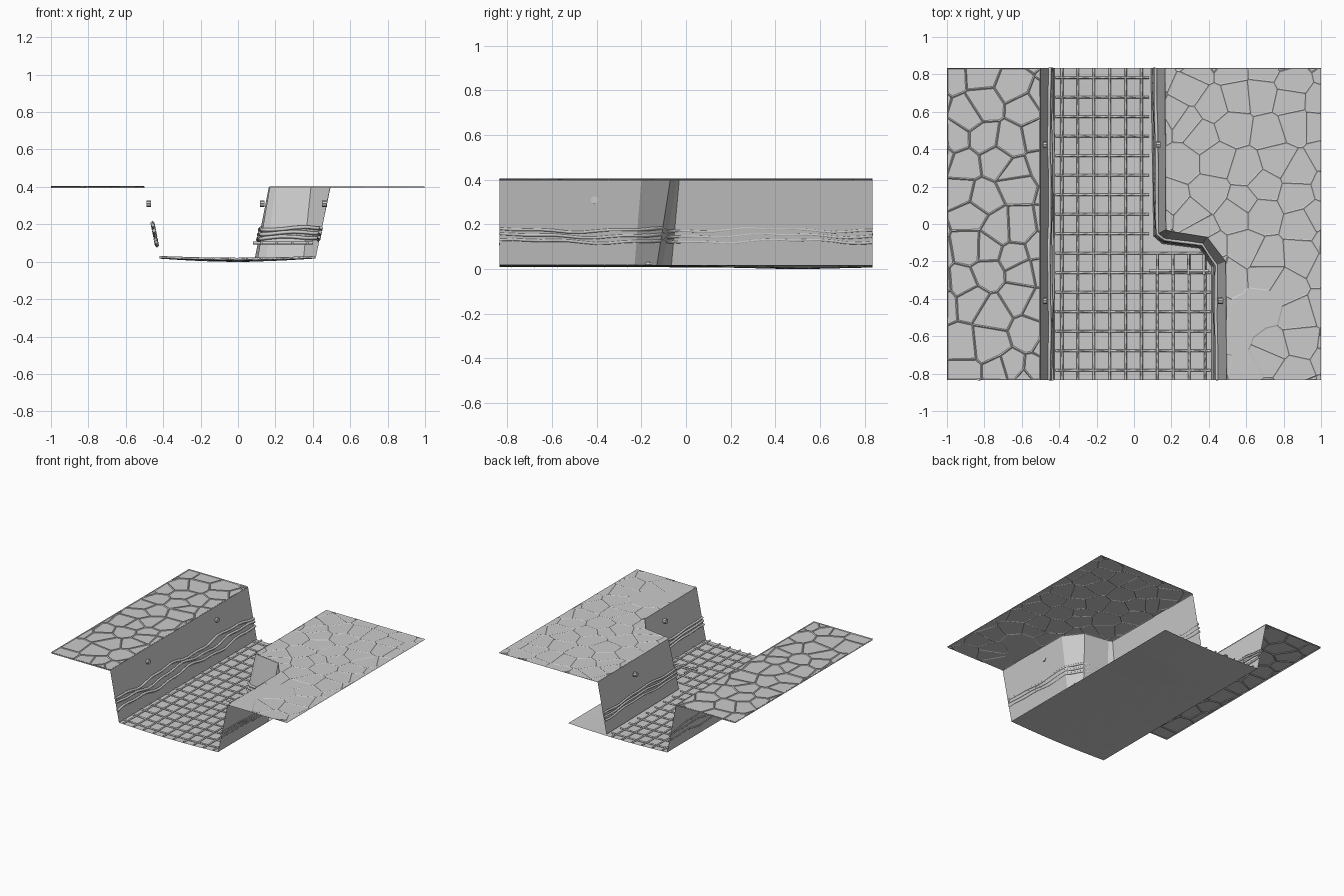
import bpy, bmesh, math, random
from mathutils import Vector

if "Cube" in bpy.data.objects:
    bpy.data.objects.remove(bpy.data.objects["Cube"])

random.seed(4)
L, TOP = 0.835, 0.4

# wall outlines in plan: (bottom edge, top edge)
LEFT = ([(-0.425, -L), (-0.425, L)], [(-0.5, -L), (-0.5, L)])
RIGHT = ([(0.415, -L), (0.415, -0.23), (0.35, -0.13), (0.15, -0.105), (0.105, -0.065), (0.09, L)],
         [(0.495, -L), (0.49, -0.2), (0.39, -0.07), (0.2, -0.04), (0.17, -0.03), (0.165, L)])


def floor_z(x, y):
    sag = max(0, math.cos(math.pi * x / 0.86))
    return 0.018 - sag * (0.01 + 0.008 * math.exp(-((y - 0.5) / 0.25) ** 2))


def add_mesh(name, verts, faces):
    me = bpy.data.meshes.new(name)
    me.from_pydata(verts, [], faces)
    ob = bpy.data.objects.new(name, me)
    bpy.context.collection.objects.link(ob)
    return ob


def bars(name, paths, radius):
    """Four-sided bars along a list of point paths."""
    cu = bpy.data.curves.new(name, 'CURVE')
    cu.dimensions = '3D'
    cu.bevel_depth, cu.bevel_resolution, cu.use_fill_caps = radius, 0, True
    for path in paths:
        sp = cu.splines.new('POLY')
        sp.points.add(len(path) - 1)
        for p, co in zip(sp.points, path):
            p.co = (*co, 1)
    tmp = bpy.data.objects.new(name + "_curve", cu)
    bpy.context.collection.objects.link(tmp)
    me = bpy.data.meshes.new_from_object(tmp.evaluated_get(bpy.context.evaluated_depsgraph_get()))
    bpy.data.objects.remove(tmp)
    ob = bpy.data.objects.new(name, me)
    bpy.context.collection.objects.link(ob)
    return ob


def wall(name, edges):
    low, high = edges
    n = len(low)
    verts = [(x, y, 0.018) for x, y in low] + [(x, y, TOP) for x, y in high]
    return add_mesh(name, verts, [(i, i + 1, n + i + 1, n + i) for i in range(n - 1)])


def wall_path(edges, z0, amp, phase, side):
    """Wavy path following a wall at height z0."""
    low, high = edges
    pts, s = [], 0
    for i in range(len(low) - 1):
        a, b, c, d = (Vector(p) for p in (low[i], low[i + 1], high[i], high[i + 1]))
        n = max(2, int((b - a).length / 0.06))
        direction = (b - a).normalized()
        normal = Vector((-direction.y, direction.x)) * side
        for k in range(n + (i == len(low) - 2)):
            f = k / n
            z = z0 + amp * math.sin(s * 9 + phase) + amp * 0.5 * math.sin(s * 23 + phase * 2)
            t = (z - 0.018) / (TOP - 0.018)
            p = a.lerp(b, f).lerp(c.lerp(d, f), t) + normal * 0.005
            pts.append((p.x, p.y, z))
            s += (b - a).length / n
    return pts


def paving(name, outline, height):
    """Flat ground sheet plus raised joints between irregular stones."""
    n = len(outline)
    add_mesh(name + "_ground", [(x, y, TOP) for x, y in outline], [tuple(range(n))])
    xs = [p[0] for p in outline]
    step = 0.155
    seeds = []
    x = min(xs) - step / 2
    while x < max(xs) + step:
        y = -L - step / 2
        while y < L + step:
            seeds.append(Vector((x + random.uniform(-.06, .06), y + random.uniform(-.06, .06), 0)))
            y += step
        x += step
    joints = bmesh.new()
    for s in seeds:
        bm = bmesh.new()
        bm.faces.new([bm.verts.new((px, py, 0)) for px, py in outline])
        for o in sorted(seeds, key=lambda q: (q - s).length)[1:22]:
            bmesh.ops.bisect_plane(bm, geom=bm.verts[:] + bm.edges[:] + bm.faces[:],
                                   plane_co=(s + o) / 2, plane_no=o - s, clear_outer=True)
            if not bm.faces:
                break
        for f in bm.faces:
            joints.faces.new([joints.verts.new(v.co) for v in f.verts])
        bm.free()
    bmesh.ops.remove_doubles(joints, verts=joints.verts[:], dist=0.002)
    ob = add_mesh(name + "_joints", [], [])
    joints.to_mesh(ob.data)
    joints.free()
    mod = ob.modifiers.new("ridges", 'WIREFRAME')
    mod.thickness, mod.use_boundary, mod.use_even_offset = 0.014, False, False
    ob.location.z = TOP
    ob.scale.z = height


# sagging floor sheet, running under the right bank
NX, NY = 10, 20
fv = []
for j in range(NY + 1):
    for i in range(NX + 1):
        x, y = -0.425 + 0.84 * i / NX, -L + 2 * L * j / NY
        fv.append((x, y, floor_z(x, y)))
add_mesh("channel_floor", fv, [(j * (NX + 1) + i, j * (NX + 1) + i + 1, (j + 1) * (NX + 1) + i + 1,
                                (j + 1) * (NX + 1) + i) for j in range(NY) for i in range(NX)])

# banks and walls
wall("left_wall", LEFT)
wall("right_wall", RIGHT)
paving("left_bank", [(-1, -L), (-0.5, -L), (-0.5, L), (-1, L)], 0.7)
paving("right_bank", RIGHT[1] + [(1, L), (1, -L)], 0.4)

# floor grid: long bars and cross bars
grid = []
for i in range(10):
    x = -0.385 + 0.085 * i
    end = L if i < 6 else -0.16
    ys = [-L + (end + L) * k / 16 for k in range(17)]
    grid.append([(x, y, floor_z(x, y) + 0.008) for y in ys])
for j in range(16):
    y = -L + L / 16 + j * L / 8
    end = 0.08 if y > -0.15 else 0.41
    xs = [-0.42 + (end + 0.42) * k / 8 for k in range(9)]
    grid.append([(x, y, floor_z(x, y) + 0.006) for x in xs])
bars("floor_grid", grid, 0.007)

# raised grate in front of the step in the right wall
grate = [[(0.125 + 0.083 * i, -0.27, 0.1), (0.125 + 0.083 * i, -0.16, 0.1)] for i in range(4)]
grate.append([(0.08, -0.25, 0.1), (0.4, -0.25, 0.1)])
bars("raised_grate", grate, 0.008)

# wavy ledges along the walls
bars("left_ledges", [wall_path(LEFT, z, 0.013, p, -1) for z, p in ((0.105, 0), (0.15, 1), (0.19, 2.2))], 0.011)
bars("right_ledges", [wall_path(RIGHT, z, 0.007, p, 1) for z, p in ((0.125, 0.5), (0.15, 1), (0.175, 1.6))], 0.010)

# wall studs
for name, x, y in (("left_stud_front", -0.477, -0.41), ("left_stud_back", -0.477, 0.425),
                   ("right_stud_front", 0.463, -0.41), ("right_stud_back", 0.13, 0.425)):
    bpy.ops.mesh.primitive_cylinder_add(vertices=8, radius=0.017, depth=0.026,
                                        location=(x, y, 0.31), rotation=(0, math.pi / 2, 0))
    bpy.context.object.name = name
